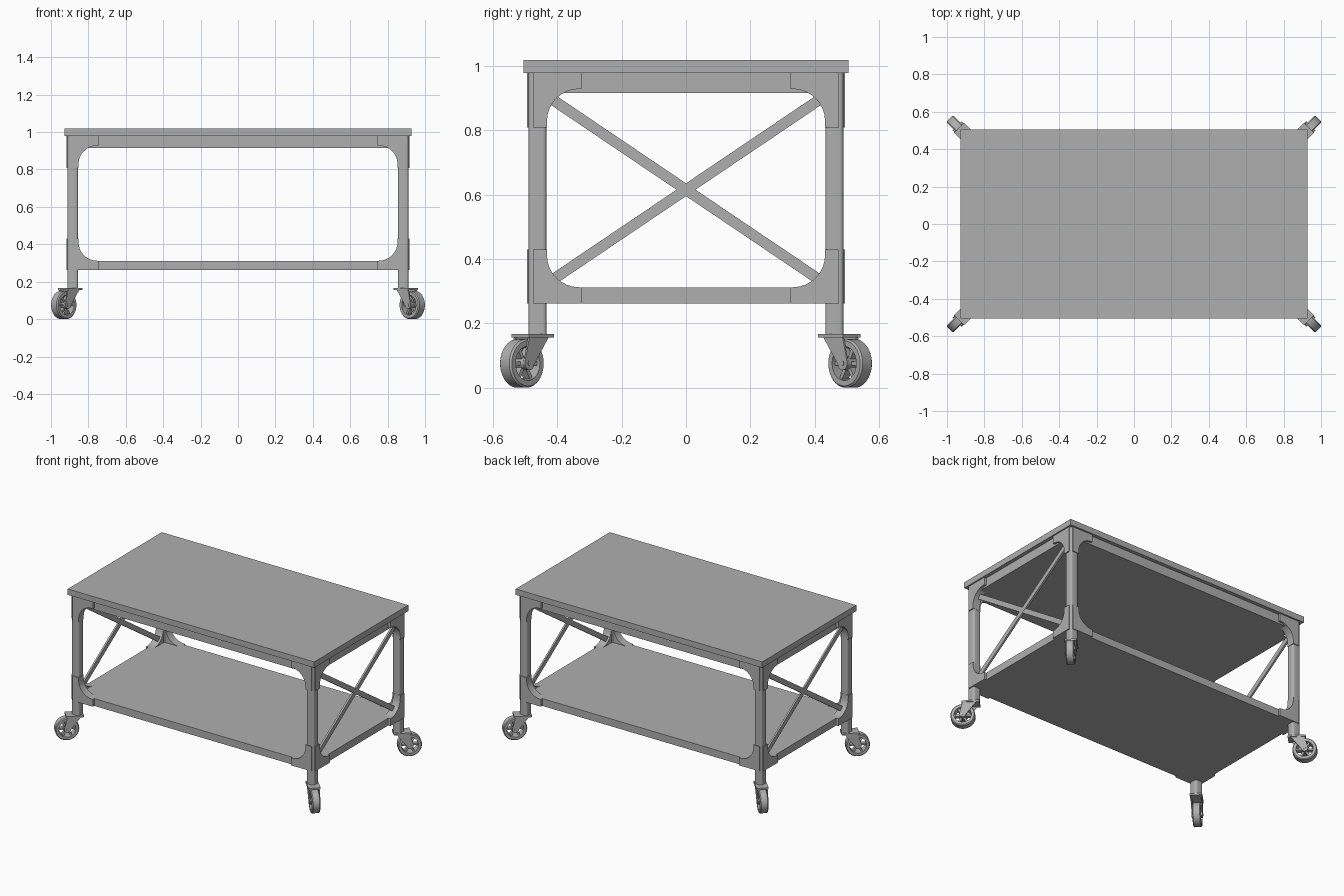
import bpy, bmesh
from math import sin, cos, pi, atan2, radians
from mathutils import Matrix, Vector

if "Cube" in bpy.data.objects:
    bpy.data.objects.remove(bpy.data.objects["Cube"])

# Dark grey paint shared by every part
paint = bpy.data.materials.new("dark_grey")
paint.diffuse_color = (0.43, 0.43, 0.43, 1)
paint.use_nodes = True
paint.node_tree.nodes["Principled BSDF"].inputs["Base Color"].default_value = paint.diffuse_color


def finish(name, bm, smooth=False, matrix=None):
    bmesh.ops.recalc_face_normals(bm, faces=bm.faces)
    mesh = bpy.data.meshes.new(name)
    bm.to_mesh(mesh)
    bm.free()
    mesh.materials.append(paint)
    ob = bpy.data.objects.new(name, mesh)
    bpy.context.collection.objects.link(ob)
    if matrix:
        ob.matrix_world = matrix
    if smooth:
        bpy.ops.object.select_all(action='DESELECT')
        ob.select_set(True)
        bpy.context.view_layer.objects.active = ob
        bpy.ops.object.shade_smooth_by_angle(angle=radians(35))
    return ob


def box(name, lo, hi, matrix=None):
    bm = bmesh.new()
    lo, hi = Vector(lo), Vector(hi)
    bmesh.ops.create_cube(bm, size=1)
    for v in bm.verts:
        v.co = [(lo[i] + hi[i]) / 2 + v.co[i] * (hi[i] - lo[i]) for i in range(3)]
    return finish(name, bm, matrix=matrix)


def prism(name, pts, d0, d1, place, smooth=False, matrix=None):
    """Extrude a 2D outline from depth d0 to d1; place(a, b, d) gives xyz."""
    bm = bmesh.new()
    r0 = [bm.verts.new(place(a, b, d0)) for a, b in pts]
    r1 = [bm.verts.new(place(a, b, d1)) for a, b in pts]
    n = len(pts)
    bm.faces.new(r0)
    bm.faces.new(r1)
    for i in range(n):
        bm.faces.new((r0[i], r0[(i + 1) % n], r1[(i + 1) % n], r1[i]))
    return finish(name, bm, smooth, matrix)


def lathe_ring(name, profile, centre, matrix, seg=40):
    """Revolve a closed (radius, y) profile about the local y axis."""
    bm = bmesh.new()
    rings = [[bm.verts.new((centre[0] + r * cos(2 * pi * s / seg), y,
                            centre[2] + r * sin(2 * pi * s / seg))) for r, y in profile]
             for s in range(seg)]
    n = len(profile)
    for s in range(seg):
        a, b = rings[s], rings[(s + 1) % seg]
        for i in range(n):
            j = (i + 1) % n
            bm.faces.new((a[i], a[j], b[j], b[i]))
    return finish(name, bm, True, matrix)


def bracket_outline(outer, inner, end, z_far, z_near, z_tip):
    """Corner bracket with a concave quarter-round inner edge."""
    r, up = 0.1, 1 if z_far > z_tip else -1
    ca, cz = inner - r, z_near - up * r
    arc = [(ca + r * cos(t * pi / 16), cz + up * r * sin(t * pi / 16)) for t in range(9)]
    return [(end, z_far), (outer, z_far), (outer, z_tip), (inner, z_tip)] + arc + [(end, z_near)]


# Table top with its solid apron, and the lower shelf
box("table_top", (-0.927, -0.505, 0.978), (0.927, 0.505, 1.018))
box("table_apron", (-0.902, -0.48, 0.916), (0.902, 0.48, 0.979))
box("lower_shelf", (-0.902, -0.48, 0.262), (0.902, 0.48, 0.312))

# Crossed braces at both ends
for s, side in ((-1, "left"), (1, "right")):
    for k in (-1, 1):
        m = Matrix.Translation((s * 0.882, 0, 0.615)) @ Matrix.Rotation(k * atan2(0.56, 0.83), 4, 'X')
        t = 0.006 + 0.0003 * k
        box(side + "_cross_brace", (-t, -0.505, -0.0165), (t, 0.505, 0.0165), m)

for sx in (-1, 1):
    for sy in (-1, 1):
        # Leg with rounded corners
        q = 0.012
        outline = []
        for c, (a, b) in enumerate(((1, 1), (-1, 1), (-1, -1), (1, -1))):
            for t in range(5):
                ang = c * pi / 2 + t * pi / 8
                outline.append((0.883 + a * (0.028 - q) + q * cos(ang),
                                0.461 + b * (0.028 - q) + q * sin(ang)))
        prism("leg", outline, 0.16, 0.979, lambda a, b, d: (sx * a, sy * b, d), True)

        # Corner brackets on both faces, top and bottom
        for level, z_far, z_near, z_tip in (("upper", 0.979, 0.928, 0.808), ("lower", 0.262, 0.312, 0.43)):
            prism(level + "_long_bracket", bracket_outline(0.898, 0.853, 0.745, z_far, z_near, z_tip),
                  0.44, 0.494, lambda a, b, d: (sx * a, sy * d, b), True)
            prism(level + "_side_bracket", bracket_outline(0.476, 0.432, 0.325, z_far, z_near, z_tip),
                  0.863, 0.918, lambda a, b, d: (sx * d, sy * a, b), True)

        # Caster frame: local x points diagonally outward, y is the axle
        M = Matrix.Translation((sx * 0.883, sy * 0.461, 0)) @ Matrix.Rotation(atan2(sy, sx), 4, 'Z')
        box("caster_plate", (-0.034, -0.038, 0.156), (0.076, 0.038, 0.167), M)

        # Fork cheeks
        cx, cz = 0.069, 0.0755
        fork = [(-0.015, 0.157), (0.07, 0.157)]
        fork += [(cx + 0.021 * cos(t), cz + 0.021 * sin(t)) for t in [0.3 - i * 0.42 for i in range(9)]]
        for s in (-1, 1):
            prism("caster_fork", fork, s * 0.028, s * 0.034, lambda a, b, d: (a, d, b), True, M)

        # Wheel: tyre, hub, axle and spokes
        c = (cx, 0, cz)
        lathe_ring("wheel_tyre", [(0.053, -0.026), (0.07, -0.026), (0.0755, -0.02), (0.0755, 0.02),
                                  (0.07, 0.026), (0.053, 0.026)], c, M)
        lathe_ring("wheel_hub", [(0.005, -0.026), (0.02, -0.026), (0.02, 0.026), (0.005, 0.026)], c, M, 24)
        axle = [(cx + 0.008 * cos(t * pi / 6), cz + 0.008 * sin(t * pi / 6)) for t in range(12)]
        prism("wheel_axle", axle, -0.036, 0.036, lambda a, b, d: (a, d, b), True, M)
        for i in range(6):
            R = M @ Matrix.Translation(c) @ Matrix.Rotation(i * pi / 3, 4, 'Y')
            box("wheel_spoke", (0.015, -0.014, -0.006), (0.056, 0.014, 0.006), R)
